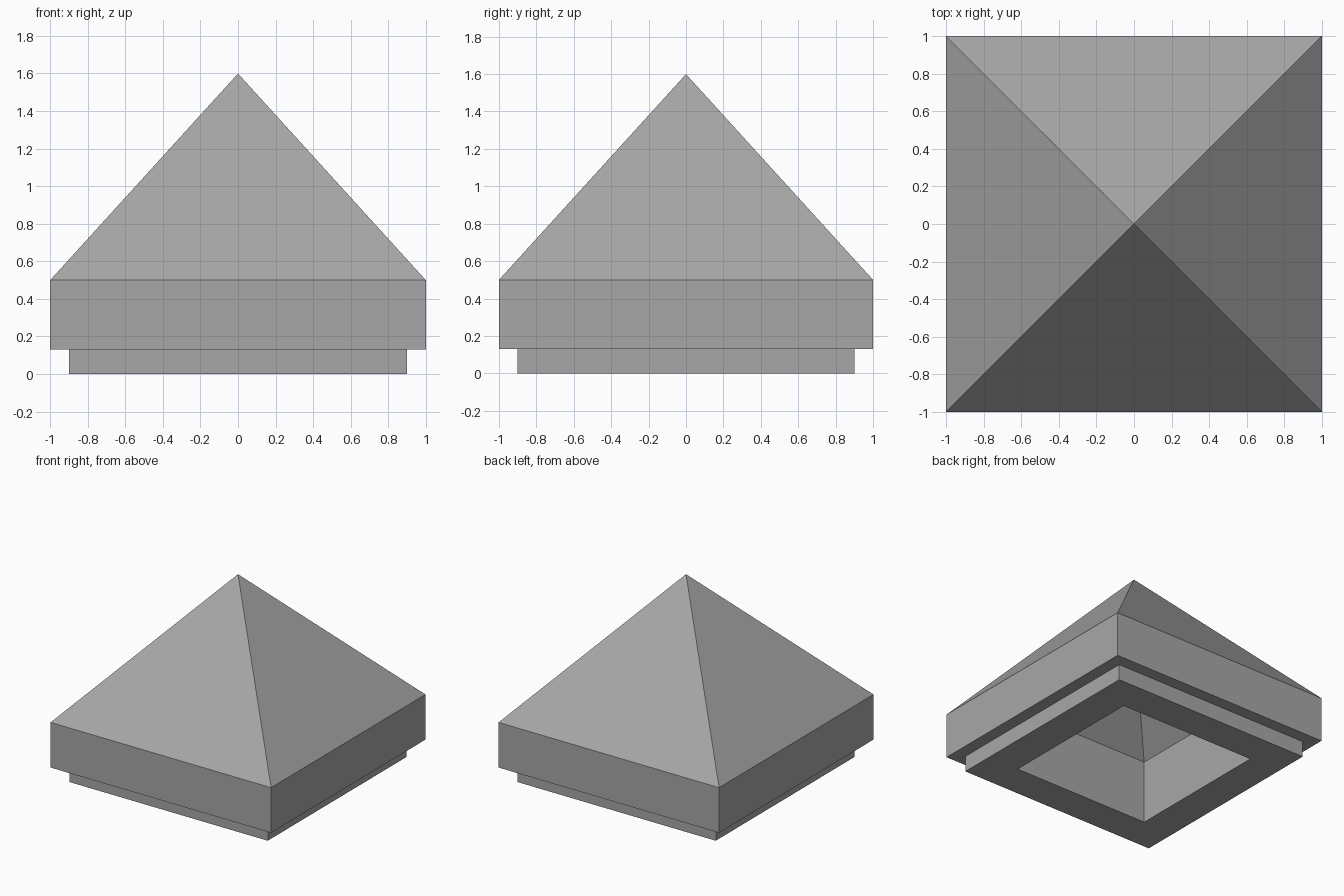
import bpy
import bmesh

cube = bpy.data.objects.get("Cube")
if cube:
    bpy.data.objects.remove(cube, do_unlink=True)

GREY = (0.39, 0.39, 0.39, 1.0)
stone = bpy.data.materials.new("stone_grey")
stone.use_nodes = True
stone.diffuse_color = GREY
stone.node_tree.nodes["Principled BSDF"].inputs["Base Color"].default_value = GREY


def square_ring(bm, half, z):
    return [bm.verts.new((sx * half, sy * half, z))
            for sx, sy in ((-1, -1), (1, -1), (1, 1), (-1, 1))]


def square_loft(name, profile, inner_apex, outer_apex):
    """Loft square rings along a (half width, height) profile, tipped at both ends."""
    bm = bmesh.new()
    rings = [square_ring(bm, half, z) for half, z in profile]
    for a, b in zip(rings, rings[1:]):
        for i in range(4):
            j = (i + 1) % 4
            bm.faces.new((a[i], a[j], b[j], b[i]))
    for ring, z in ((rings[0], inner_apex), (rings[-1], outer_apex)):
        tip = bm.verts.new((0, 0, z))
        for i in range(4):
            bm.faces.new((ring[i], ring[(i + 1) % 4], tip))
    bmesh.ops.recalc_face_normals(bm, faces=bm.faces)
    mesh = bpy.data.meshes.new(name)
    bm.to_mesh(mesh)
    bm.free()
    mesh.materials.append(stone)
    obj = bpy.data.objects.new(name, mesh)
    bpy.context.collection.objects.link(obj)
    return obj


# Hollow pyramid cap: cavity wall, bottom rim, stepped collar, eave band, roof
square_loft(
    "post_cap",
    [(0.62, 0.52), (0.62, 0.0), (0.9, 0.0), (0.9, 0.13), (1.0, 0.13), (1.0, 0.5)],
    inner_apex=1.18,
    outer_apex=1.6,
)
